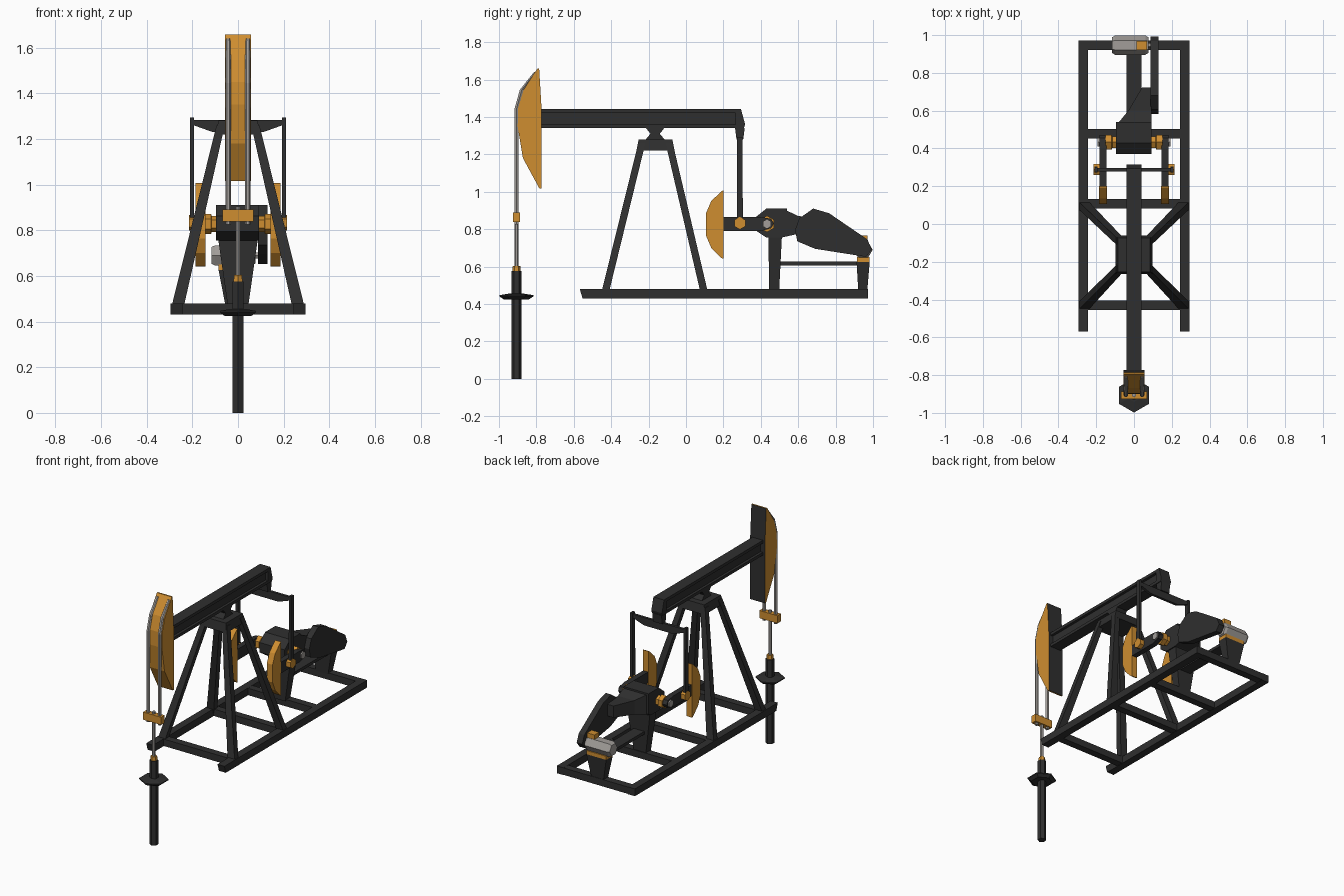
import bpy, bmesh, math


def material(name, rgb):
    m = bpy.data.materials.new(name)
    m.diffuse_color = (*rgb, 1)
    return m


DARK = material("dark_steel", (0.028, 0.028, 0.028))
ORANGE = material("orange_paint", (0.62, 0.27, 0.03))
GREY = material("grey_metal", (0.36, 0.34, 0.32))


def loft(name, rings, mat, mirror=False):
    """Skin equal-length rings of points and cap both ends."""
    bm = bmesh.new()
    vs = [[bm.verts.new(p) for p in r] for r in rings]
    n = len(rings[0])
    for a, b in zip(vs, vs[1:]):
        for i in range(n):
            j = (i + 1) % n
            bm.faces.new((a[i], a[j], b[j], b[i]))
    bm.faces.new(vs[0])
    bm.faces.new(vs[-1])
    bmesh.ops.recalc_face_normals(bm, faces=bm.faces[:])
    me = bpy.data.meshes.new(name)
    bm.to_mesh(me)
    bm.free()
    me.materials.append(mat)
    ob = bpy.data.objects.new(name, me)
    bpy.context.collection.objects.link(ob)
    if mirror:
        ob.modifiers.new("mirror", 'MIRROR')
    return ob


def rect(cx, cy, z, hx, hy):
    return [(cx - hx, cy - hy, z), (cx + hx, cy - hy, z),
            (cx + hx, cy + hy, z), (cx - hx, cy + hy, z)]


def box(name, x0, x1, y0, y1, z0, z1, mat, mirror=False):
    c = ((x0 + x1) / 2, (y0 + y1) / 2)
    h = ((x1 - x0) / 2, (y1 - y0) / 2)
    return loft(name, [rect(*c, z0, *h), rect(*c, z1, *h)], mat, mirror)


def prism(name, profile, x0, x1, mat, mirror=False):
    """Extrude a (y, z) profile along x."""
    return loft(name, [[(x, y, z) for y, z in profile] for x in (x0, x1)], mat, mirror)


def hex_x(name, y, z, steps, mat, mirror=False, turn=0.0):
    """Six-sided turned part along x; steps are (x, radius)."""
    ang = [turn + i * math.pi / 3 for i in range(6)]
    return loft(name, [[(x, y + r * math.cos(a), z + r * math.sin(a)) for a in ang]
                       for x, r in steps], mat, mirror)


def hex_z(name, x, y, steps, mat, mirror=False, turn=math.pi / 2):
    """Six-sided turned part along z; steps are (z, radius, optional y)."""
    ang = [turn + i * math.pi / 3 for i in range(6)]
    return loft(name, [[(x + s[1] * math.cos(a), (s[2] if len(s) > 2 else y) + s[1] * math.sin(a), s[0])
                        for a in ang] for s in steps], mat, mirror)


UP = math.pi / 2

# Skid frame
prism("skid_rail", [(-0.553, 0.43), (0.972, 0.43), (0.972, 0.48), (-0.568, 0.48)],
      0.243, 0.295, DARK, True)
for i, y in enumerate((-0.43, 0.107, 0.478, 0.947)):
    box(f"skid_crossbar_{i}", -0.245, 0.245, y - 0.025, y + 0.025, 0.432, 0.479, DARK)

# Splayed tower legs, cap and saddle pivot
for nm, yb, yt in (("front", -0.435, -0.236), ("back", 0.1, -0.09)):
    loft(f"{nm}_tower_leg", [rect(0.268, yb, 0.45, 0.027, 0.02),
                             rect(0.076, yt, 1.26, 0.018, 0.019)], DARK, True)
loft("tower_cap", [rect(0, -0.163, 1.22, 0.098, 0.102), rect(0, -0.163, 1.28, 0.086, 0.09)], DARK)
prism("saddle_pivot", [(-0.215, 1.28), (-0.115, 1.28), (-0.14, 1.31), (-0.115, 1.342),
                       (-0.215, 1.342), (-0.19, 1.31)], -0.04, 0.04, DARK)

# Walking beam as an I-section with solid tail
box("beam_top_flange", -0.04, 0.04, -0.78, 0.295, 1.422, 1.442, DARK)
box("beam_bottom_flange", -0.04, 0.04, -0.78, 0.295, 1.34, 1.36, DARK)
box("beam_web", -0.022, 0.022, -0.78, 0.295, 1.355, 1.425, DARK)
prism("beam_tail", [(0.265, 1.34), (0.31, 1.34), (0.316, 1.36), (0.294, 1.442), (0.265, 1.442)],
      -0.04, 0.04, DARK)
prism("tail_bracket", [(0.262, 1.342), (0.314, 1.342), (0.306, 1.28), (0.27, 1.28)],
      -0.035, 0.035, DARK)

# Curved beam head, dark at the back
head = prism("beam_head", [(-0.772, 1.016), (-0.783, 1.016), (-0.872, 1.18), (-0.9, 1.35),
                           (-0.897, 1.45), (-0.868, 1.545), (-0.795, 1.658), (-0.785, 1.658),
                           (-0.772, 1.44)], -0.056, 0.056, ORANGE)
head.data.materials.append(DARK)
for f in head.data.polygons:
    if f.normal.y > 0.7:
        f.material_index = 1

# Hanging cables, carrier bar and well head
hex_z("bridle_cable", 0.043, -0.906, [(0.825, 0.012), (1.445, 0.012), (1.545, 0.012, -0.878),
                                      (1.64, 0.009, -0.805)], GREY, True, 0)
box("carrier_bar", -0.068, 0.068, -0.926, -0.888, 0.838, 0.89, ORANGE)
hex_z("polished_rod", 0, -0.906, [(0.58, 0.011), (0.905, 0.011)], GREY)
hex_z("stuffing_box", 0, -0.906, [(0.57, 0.023), (0.603, 0.02)], ORANGE)
hex_z("well_pipe", 0, -0.906, [(0, 0.027), (0.575, 0.027)], DARK)
hex_z("well_flange", 0, -0.907, [(0.425, 0.068), (0.44, 0.091), (0.447, 0.091), (0.456, 0.035)], DARK)

# Equalizer bar and pitman arms
loft("equalizer_bar", [[(x, y, z) for y, z in ((0.279, zb), (0.297, zb), (0.297, 1.283), (0.279, 1.283))]
                       for x, zb in ((-0.2, 1.262), (-0.11, 1.23), (0.11, 1.23), (0.2, 1.262))], DARK)
loft("pitman_arm", [rect(0.201, 0.288, 0.83, 0.009, 0.016),
                    rect(0.201, 0.288, 1.293, 0.009, 0.014)], DARK, True)
hex_x("crank_pin", 0.288, 0.832, [(0.18, 0.034), (0.214, 0.034)], ORANGE, True, UP)

# Cranks with counterweights
prism("crank_arm", [(0.19, 0.79), (0.4, 0.79), (0.455, 0.805), (0.47, 0.83), (0.455, 0.855),
                    (0.4, 0.865), (0.19, 0.865)], 0.146, 0.183, DARK, True)
prism("counterweight", [(0.2, 0.642), (0.19, 0.645), (0.135, 0.7), (0.107, 0.765), (0.107, 0.885),
                        (0.135, 0.95), (0.19, 1.003), (0.2, 1.007)], 0.143, 0.186, ORANGE, True)
hex_x("crank_hub", 0.433, 0.828, [(0.09, 0.035), (0.115, 0.035), (0.118, 0.044), (0.15, 0.044)],
      ORANGE, True, UP)
hex_x("crank_shaft_end", 0.433, 0.828, [(0.14, 0.026), (0.192, 0.026)], GREY, True, UP)

# Gearbox with a tail that narrows towards the belt side
prism("gearbox", [(0.37, 0.795), (0.43, 0.755), (0.515, 0.755), (0.54, 0.77), (0.54, 0.91),
                  (0.43, 0.91), (0.37, 0.862)], -0.096, 0.093, DARK)
loft("gearbox_tail", [[(x0, y, z0), (x1, y, z0), (x1, y, z1), (x0, y, z1)]
                      for y, x0, x1, z0, z1 in ((0.52, -0.096, 0.093, 0.757, 0.908),
                                                (0.6, -0.03, 0.093, 0.775, 0.87),
                                                (0.722, 0.042, 0.093, 0.78, 0.86))], DARK)
loft("gearbox_pedestal", [rect(0, 0.471, 0.47, 0.045, 0.027),
                          rect(0, 0.477, 0.77, 0.088, 0.036)], DARK)
prism("belt_guard", [(0.583, 0.795), (0.605, 0.857), (0.68, 0.91), (0.765, 0.885), (0.97, 0.745),
                     (0.993, 0.69), (0.963, 0.652), (0.69, 0.695), (0.595, 0.735)], 0.088, 0.13, DARK)

# Motor, its stand and the tie plate
box("tie_plate", -0.04, 0.04, 0.48, 0.925, 0.606, 0.626, DARK)
loft("motor_stand", [rect(-0.01, 0.945, 0.47, 0.045, 0.024),
                     rect(-0.01, 0.947, 0.625, 0.075, 0.035)], DARK)
box("motor_base", -0.085, 0.065, 0.914, 0.982, 0.625, 0.65, ORANGE)
hex_x("motor", 0.947, 0.69, [(-0.116, 0.042), (-0.1, 0.051), (0.06, 0.051), (0.076, 0.042)], GREY)
hex_x("motor_shaft", 0.947, 0.69, [(0.07, 0.015), (0.1, 0.015)], GREY)
box("terminal_box", 0.012, 0.068, 0.92, 0.97, 0.725, 0.765, ORANGE)
